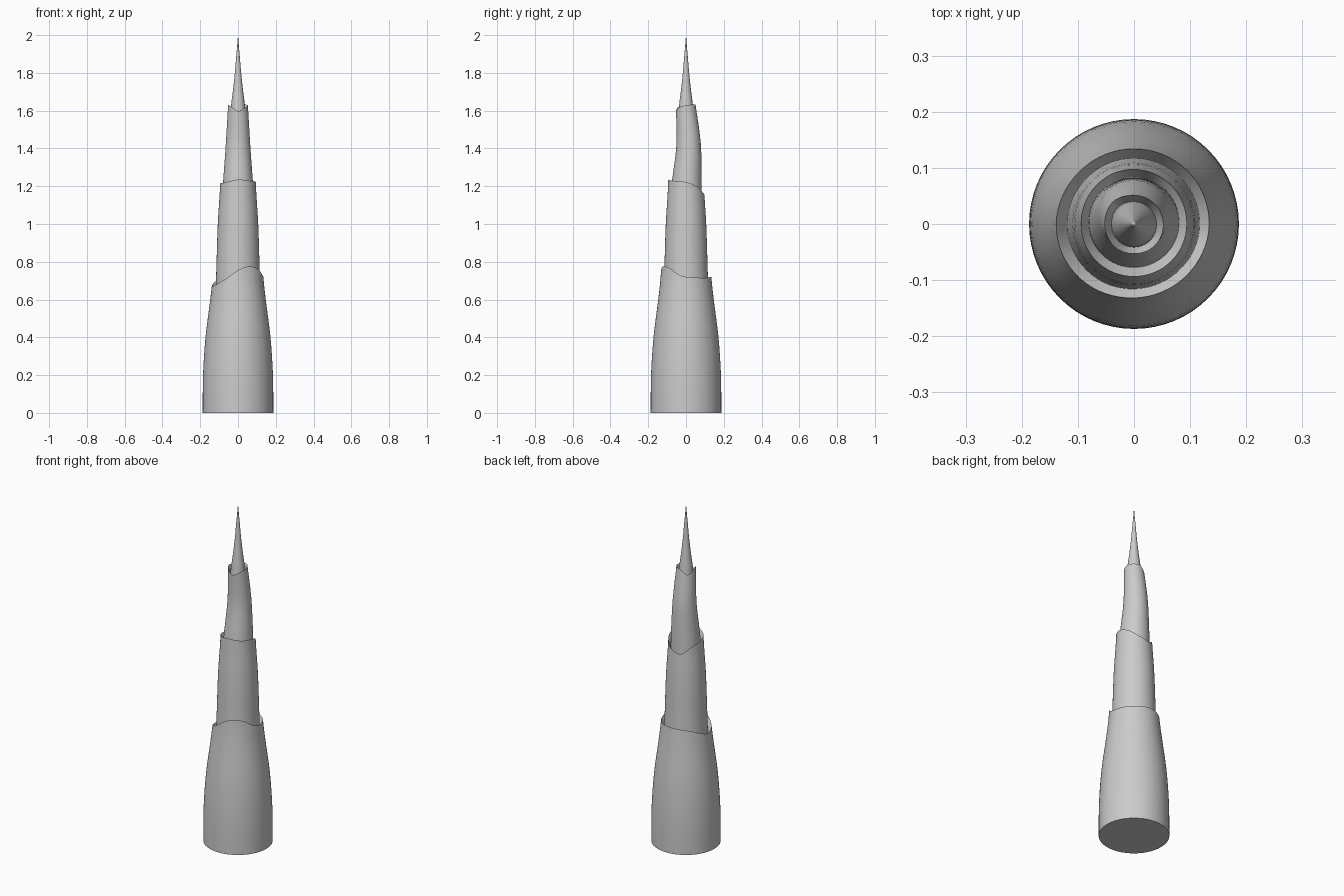
import bpy, bmesh, math

if "Cube" in bpy.data.objects:
    bpy.data.objects.remove(bpy.data.objects["Cube"])

SEG = 64

mat = bpy.data.materials.new("plain_grey")
mat.diffuse_color = (0.6, 0.6, 0.6, 1)
mat.use_nodes = True
mat.node_tree.nodes["Principled BSDF"].inputs["Base Color"].default_value = mat.diffuse_color


def smooth_curve(points, t):
    """Cubic (Catmull style) interpolation through sorted (t, value) points."""
    n = len(points)
    if t <= points[0][0]:
        return points[0][1]
    if t >= points[-1][0]:
        return points[-1][1]

    def slope(i):
        a, b = points[max(i - 1, 0)], points[min(i + 1, n - 1)]
        return (b[1] - a[1]) / (b[0] - a[0])
    for i in range(n - 1):
        (t0, v0), (t1, v1) = points[i], points[i + 1]
        if t0 <= t <= t1:
            d = t1 - t0
            u = (t - t0) / d
            return ((2*u**3 - 3*u*u + 1) * v0 + (u**3 - 2*u*u + u) * d * slope(i)
                    + (3*u*u - 2*u**3) * v1 + (u**3 - u*u) * d * slope(i + 1))


def rim_height(rim, deg):
    wrapped = [(a - 360, z) for a, z in rim] + rim + [(a + 360, z) for a, z in rim]
    return smooth_curve(wrapped, deg)


def finish(name, bm):
    bmesh.ops.recalc_face_normals(bm, faces=bm.faces)
    me = bpy.data.meshes.new(name)
    bm.to_mesh(me)
    bm.free()
    me.materials.append(mat)
    ob = bpy.data.objects.new(name, me)
    bpy.context.collection.objects.link(ob)
    bpy.ops.object.select_all(action='DESELECT')
    ob.select_set(True)
    bpy.context.view_layer.objects.active = ob
    bpy.ops.object.shade_smooth_by_angle(angle=math.radians(35))


def bridge(bm, rings):
    for a, b in zip(rings, rings[1:]):
        for i in range(SEG):
            j = (i + 1) % SEG
            bm.faces.new((a[i], a[j], b[j], b[i]))


def sleeve(name, z0, profile, rim, lip, drop, bend=((0, 0), (2, 0)), steps=14):
    """Tapered tube with a wavy rim and an inward sloping lip."""
    bm = bmesh.new()
    rings = []
    for k in range(steps + 2):
        ring = []
        for i in range(SEG):
            deg = 360 * i / SEG
            top = rim_height(rim, deg)
            z = z0 + (top - z0) * min(k / steps, 1)
            r = smooth_curve(profile, z)
            cy = smooth_curve(bend, z)
            if k > steps:           # inner edge of the lip
                r, z = r - lip, z - drop
            a = math.radians(deg)
            ring.append(bm.verts.new((r * math.cos(a), r * math.sin(a) + cy, z)))
        rings.append(ring)
    bridge(bm, rings)
    bm.faces.new(rings[0])
    bm.faces.new(rings[-1])
    finish(name, bm)


# wide base sleeve
sleeve("base_sleeve", 0,
       [(0, .187), (.2, .185), (.4, .172), (.6, .147), (.72, .134), (.8, .130)],
       [(0, .72), (45, .715), (90, .72), (135, .71), (180, .672), (210, .678),
        (240, .708), (270, .755), (295, .776), (320, .765), (345, .73)],
       .020, .035)

# second sleeve
sleeve("middle_sleeve", .60,
       [(.6, .120), (.75, .115), (1.0, .107), (1.16, .097), (1.25, .093)],
       [(0, 1.222), (35, 1.20), (70, 1.165), (108, 1.15), (140, 1.185),
        (180, 1.212), (225, 1.22), (270, 1.235), (315, 1.228)],
       .016, .035)

# third sleeve, slightly bent backwards
sleeve("upper_sleeve", 1.08,
       [(1.08, .083), (1.2, .080), (1.4, .066), (1.55, .057), (1.65, .051)],
       [(0, 1.628), (50, 1.632), (90, 1.628), (135, 1.602), (180, 1.628),
        (225, 1.622), (270, 1.598), (315, 1.615)],
       .012, .03,
       bend=[(1.08, 0), (1.2, .003), (1.4, .014), (1.5, .010), (1.62, -.001)])

# concave pointed tip
bm = bmesh.new()
rings = []
for z, r in [(1.5, .045), (1.6, .040), (1.66, .033), (1.72, .025),
             (1.8, .0165), (1.88, .010), (1.95, .004)]:
    rings.append([bm.verts.new((r * math.cos(2 * math.pi * i / SEG),
                                r * math.sin(2 * math.pi * i / SEG), z))
                  for i in range(SEG)])
bridge(bm, rings)
bm.faces.new(rings[0])
apex = bm.verts.new((0, 0, 2))
for i in range(SEG):
    bm.faces.new((rings[-1][i], rings[-1][(i + 1) % SEG], apex))
finish("pointed_tip", bm)
